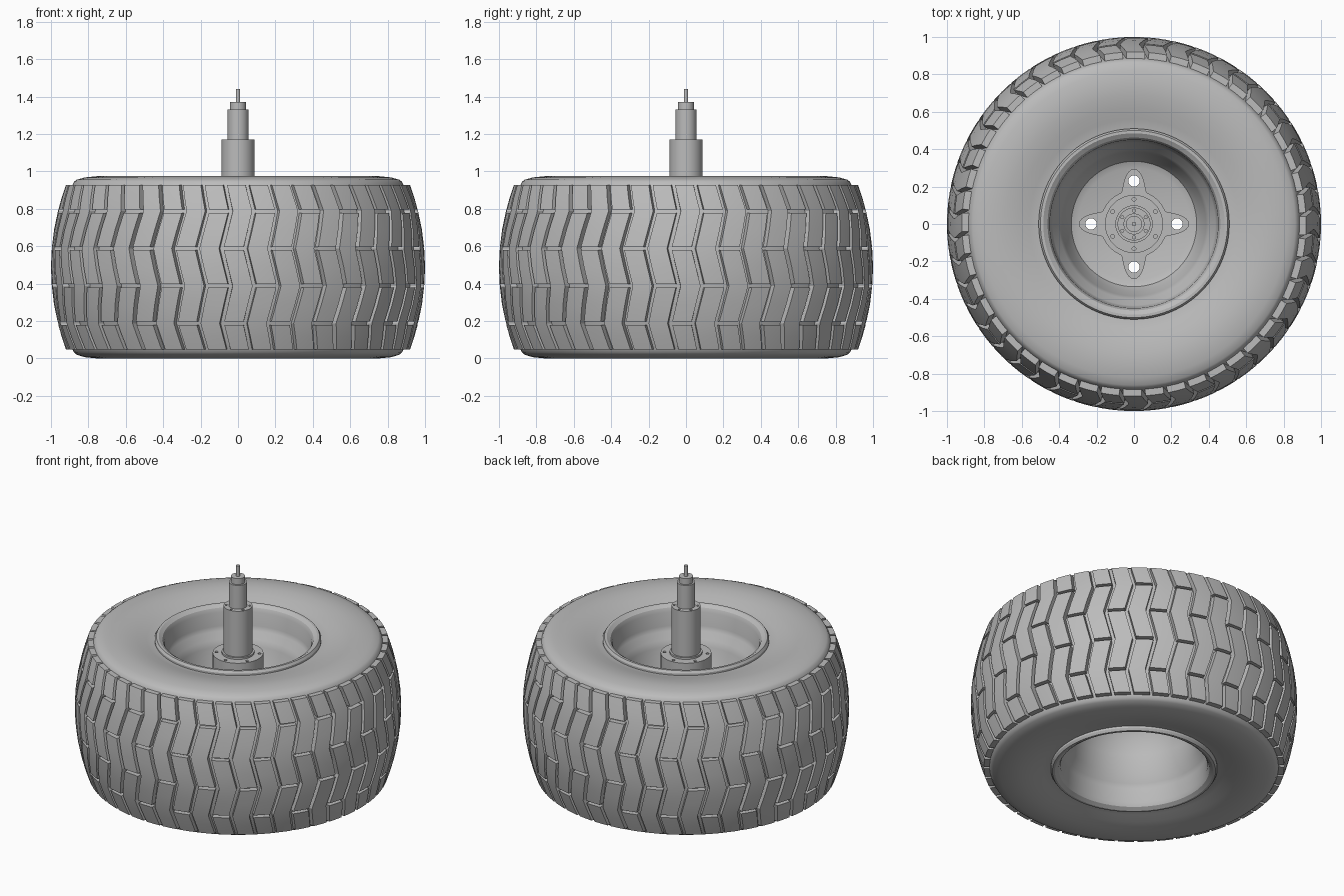
import bpy, bmesh
from math import pi, cos, sin, radians

if "Cube" in bpy.data.objects:
    bpy.data.objects.remove(bpy.data.objects["Cube"], do_unlink=True)

MID = 0.488          # height of the wheel's middle plane
HALF = 0.44          # half width of the tread

grey = bpy.data.materials.new("plain grey")
grey.use_nodes = True
colour = (0.5, 0.5, 0.5, 1)
grey.diffuse_color = colour
grey.node_tree.nodes["Principled BSDF"].inputs["Base Color"].default_value = colour


def finish(name, bm, smooth=30):
    bmesh.ops.remove_doubles(bm, verts=bm.verts, dist=1e-5)
    bmesh.ops.recalc_face_normals(bm, faces=bm.faces)
    mesh = bpy.data.meshes.new(name)
    bm.to_mesh(mesh)
    bm.free()
    mesh.materials.append(grey)
    obj = bpy.data.objects.new(name, mesh)
    bpy.context.collection.objects.link(obj)
    if smooth:
        shade(obj, smooth)
    return obj


def shade(obj, angle):
    bpy.ops.object.select_all(action="DESELECT")
    obj.select_set(True)
    bpy.context.view_layer.objects.active = obj
    bpy.ops.object.shade_smooth_by_angle(angle=radians(angle))


def lathe(name, profile, closed=False, steps=96):
    """Revolve (radius, height) points about the z axis."""
    bm = bmesh.new()
    rings = []
    for r, z in profile:
        if r == 0:
            rings.append([bm.verts.new((0, 0, z))] * steps)
        else:
            rings.append([bm.verts.new((r * cos(2 * pi * i / steps), r * sin(2 * pi * i / steps), z))
                          for i in range(steps)])
    pairs = list(zip(rings, rings[1:]))
    if closed:
        pairs.append((rings[-1], rings[0]))
    for a, b in pairs:
        for i in range(steps):
            j = (i + 1) % steps
            corners = list(dict.fromkeys((a[i], a[j], b[j], b[i])))
            if len(corners) > 2:
                bm.faces.new(corners)
    return finish(name, bm)


def drill(obj, count, ring, radius, low, high, start=0.0):
    """Cut a ring of vertical round holes, then drop the cutter."""
    bm = bmesh.new()
    for k in range(count):
        a = start + 2 * pi * k / count
        made = bmesh.ops.create_cone(bm, cap_ends=True, segments=20, radius1=radius,
                                     radius2=radius, depth=high - low)
        bmesh.ops.translate(bm, verts=made["verts"],
                            vec=(ring * cos(a), ring * sin(a), (low + high) / 2))
    cutter = finish("hole_cutter", bm, 0)
    cutter.hide_render = True
    mod = obj.modifiers.new("holes", "BOOLEAN")
    mod.operation, mod.solver, mod.object = "DIFFERENCE", "EXACT", cutter
    bpy.ops.object.select_all(action="DESELECT")
    obj.select_set(True)
    bpy.context.view_layer.objects.active = obj
    bpy.ops.object.modifier_apply(modifier=mod.name)
    bpy.data.objects.remove(cutter, do_unlink=True)
    shade(obj, 30)


def crown(z):
    """Outer tread radius at a height."""
    return 1.0 - 0.08 * ((z - MID) / HALF) ** 2


# Tyre carcass: barrel under the blocks, rolled shoulders, dished sidewalls
side = [(0.875, 0.458), (0.862, 0.468), (0.82, 0.48), (0.75, 0.487), (0.69, 0.484),
        (0.62, 0.472), (0.56, 0.455), (0.52, 0.445), (0.46, 0.44)]
barrel = [(crown(MID + h) - 0.035, MID + h) for h in [HALF * k / 6 for k in range(-6, 7)]]
lathe("tyre_carcass", barrel + [(r, MID + h) for r, h in side]
      + [(r, MID - (h if h < 0.48 else h + 0.001)) for r, h in reversed(side)], closed=True)

# Tread: interlocking chevron blocks following one zigzag
COLUMNS = 48
PITCH = 2 * pi / COLUMNS
corners = [MID - HALF, MID - 0.3, MID - 0.1, MID + 0.1, MID + 0.3, MID + HALF]


def zigzag(z):
    phase = ((z - MID + 0.1) / 0.2) % 2
    return 0.05 * (abs(phase - 1) - 0.5)


def tread_block(bm, angle, low, high):
    gap = 0.009
    low = low + gap if low > corners[0] else low
    high = high - gap if high < corners[-1] else high
    bends = [c for c in corners if low < c < high]
    levels = []
    for a, b in zip([low] + bends, bends + [high]):
        levels += [a, (a + b) / 2]
    levels.append(high)
    half = PITCH / 2
    rows = []
    for z in levels:
        row = []
        for edge, depth in ((-1, 0.045), (-1, 0), (0, 0), (1, 0), (1, 0.045)):
            a = angle + zigzag(z) + edge * (half - (0.012 if depth == 0 else 0.009))
            r = crown(z) - depth
            row.append(bm.verts.new((r * cos(a), r * sin(a), z)))
        rows.append(row)
    for a, b in zip(rows, rows[1:]):
        for i in range(5):
            j = (i + 1) % 5
            bm.faces.new((a[i], a[j], b[j], b[i]))
    bm.faces.new(rows[0])
    bm.faces.new(rows[-1])


bm = bmesh.new()
for column in range(COLUMNS):
    stops = [0, 2, 4, 5] if column % 2 else [0, 1, 3, 5]
    for s, e in zip(stops, stops[1:]):
        tread_block(bm, column * PITCH, corners[s], corners[e])
finish("tread_blocks", bm, 20)

# Rim: flanged lips, bead seats, drop centre and a solid floor
FLOOR = 0.56
rim_top = [(0, FLOOR), (0.30, FLOOR), (0.335, 0.575), (0.36, 0.62), (0.385, 0.72), (0.40, 0.76),
           (0.435, 0.80), (0.445, 0.83), (0.45, 0.92), (0.462, 0.945), (0.485, 0.96),
           (0.50, 0.96), (0.51, 0.945), (0.51, 0.92), (0.47, 0.91)]
rim_low = [(0.47, 0.066), (0.51, 0.056), (0.51, 0.031), (0.50, 0.016), (0.485, 0.016),
           (0.462, 0.031), (0.45, 0.056), (0.445, 0.15), (0.435, 0.18), (0.405, 0.23),
           (0.395, 0.36), (0.37, 0.47), (0.335, 0.52), (0.30, 0.53), (0, 0.53)]
rim = lathe("wheel_rim", rim_top + rim_low)
drill(rim, 4, 0.23, 0.03, FLOOR - 0.1, FLOOR + 0.1)

# Four-lobed mounting plate
bm = bmesh.new()
outline = []
for k in range(128):
    a = 2 * pi * k / 128
    r = 0.18 + 0.115 * max(0, cos(4 * a)) ** 1.5
    outline.append(bm.verts.new((r * cos(a), r * sin(a), FLOOR - 0.004)))
face = bm.faces.new(outline)
lift = bmesh.ops.extrude_face_region(bm, geom=[face])
bmesh.ops.translate(bm, vec=(0, 0, 0.034),
                    verts=[v for v in lift["geom"] if isinstance(v, bmesh.types.BMVert)])
plate = finish("mounting_plate", bm)
drill(plate, 4, 0.23, 0.03, FLOOR - 0.1, FLOOR + 0.1)

# Hub drum with its bolt circle
hub = lathe("hub_drum", [(0, 0.57), (0.155, 0.57), (0.155, 0.85), (0.10, 0.85), (0.10, 0.862), (0, 0.862)], steps=64)
drill(hub, 6, 0.132, 0.01, 0.82, 0.9, pi / 6)

# Motor: stepped cylinders and an output pin
motor = lathe("motor_housing", [(0, 0.85), (0.088, 0.85), (0.088, 1.17), (0, 1.17)], steps=64)
drill(motor, 6, 0.072, 0.008, 1.15, 1.2, pi / 6)
lathe("motor_body", [(0, 1.16), (0.056, 1.16), (0.056, 1.33), (0, 1.33)], steps=48)
lathe("motor_cap", [(0, 1.32), (0.043, 1.32), (0.043, 1.37), (0, 1.37)], steps=48)
lathe("shaft_pin", [(0, 1.36), (0.012, 1.36), (0.012, 1.44), (0, 1.44)], steps=24)
